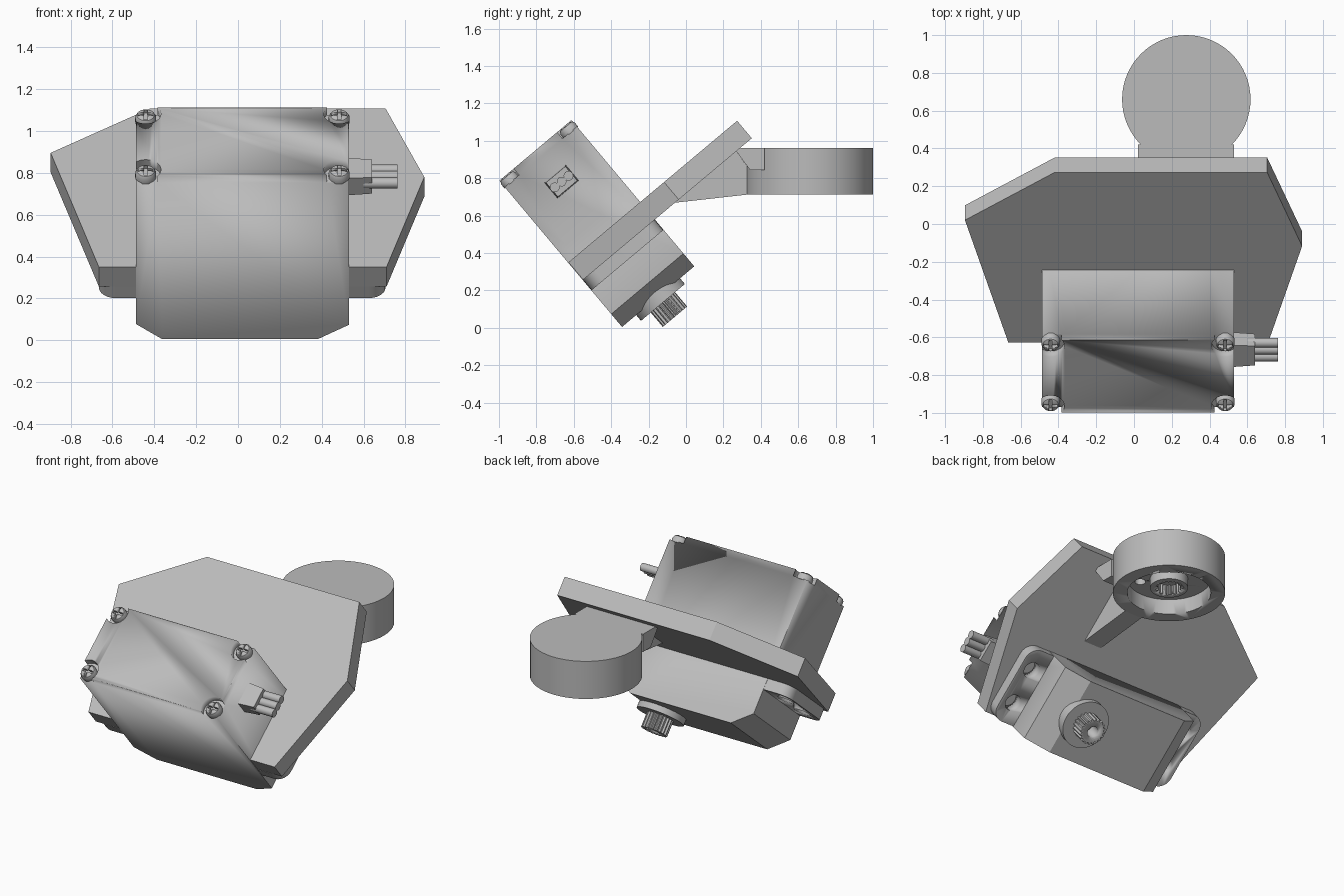
import bpy, bmesh, math
from mathutils import Matrix, Vector

cube = bpy.data.objects.get("Cube")
if cube:
    bpy.data.objects.remove(cube)

mat = bpy.data.materials.new("plain grey")
mat.use_nodes = True
grey = (0.5, 0.5, 0.5, 1)
mat.diffuse_color = grey
mat.node_tree.nodes["Principled BSDF"].inputs["Base Color"].default_value = grey

# Motor frame: x across, y through its thickness, z along the output shaft
TILT = Matrix.Translation((0, -0.342, 0.005)) @ Matrix.Rotation(math.radians(40), 4, 'X')
FLAT = Matrix.Identity(4)
MID_X, HALF_X, THICK, LENGTH = 0.021, 0.509, 0.504, 1.021
SHAFT_X, MID_Y = 0.277, THICK / 2


def finish(name, bm, frame):
    bmesh.ops.recalc_face_normals(bm, faces=bm.faces)
    mesh = bpy.data.meshes.new(name)
    bm.to_mesh(mesh)
    bm.free()
    mesh.materials.append(mat)
    ob = bpy.data.objects.new(name, mesh)
    ob.matrix_world = frame
    bpy.context.collection.objects.link(ob)
    bpy.ops.object.select_all(action='DESELECT')
    ob.select_set(True)
    bpy.context.view_layer.objects.active = ob
    bpy.ops.object.shade_smooth_by_angle(angle=math.radians(30))
    return ob


def prism(name, points, lo, hi, axis='z', frame=FLAT):
    """Extrude a 2D outline between lo and hi along one axis."""
    place = {'x': lambda a, b, c: (c, a, b),
             'y': lambda a, b, c: (a, c, b),
             'z': lambda a, b, c: (a, b, c)}[axis]
    bm = bmesh.new()
    face = bm.faces.new([bm.verts.new(place(a, b, lo)) for a, b in points])
    new = bmesh.ops.extrude_face_region(bm, geom=[face])["geom"]
    shift = Vector(place(0, 0, hi - lo))
    bmesh.ops.translate(bm, vec=shift, verts=[v for v in new if isinstance(v, bmesh.types.BMVert)])
    return finish(name, bm, frame)


def circle(cx, cy, r, n=32):
    return [(cx + r * math.cos(math.tau * i / n), cy + r * math.sin(math.tau * i / n)) for i in range(n)]


def gear(cx, cy, r, depth, teeth=20):
    pts = []
    for i in range(teeth * 4):
        a = math.tau * i / (teeth * 4)
        rad = r if i % 4 < 2 else r - depth
        pts.append((cx + rad * math.cos(a), cy + rad * math.sin(a)))
    return pts


def rect(x0, x1, y0, y1):
    return [(x0, y0), (x1, y0), (x1, y1), (x0, y1)]


def rounded(x0, x1, y0, y1, r, n=6):
    pts = []
    corners = [(x1 - r, y1 - r), (x0 + r, y1 - r), (x0 + r, y0 + r), (x1 - r, y0 + r)]
    for k, (cx, cy) in enumerate(corners):
        for i in range(n + 1):
            a = math.pi / 2 * (k + i / n)
            pts.append((cx + r * math.cos(a), cy + r * math.sin(a)))
    return pts


def cut(ob, cutters):
    for c in cutters:
        mod = ob.modifiers.new("cut", 'BOOLEAN')
        mod.operation, mod.solver, mod.object = 'DIFFERENCE', 'EXACT', c
        bpy.context.view_layer.objects.active = ob
        bpy.ops.object.modifier_apply(modifier=mod.name)
        bpy.data.objects.remove(c)


# Motor case with chamfered output end and screw pockets
x0, x1 = MID_X - HALF_X, MID_X + HALF_X
case = prism("motor_case", [(x0, LENGTH), (x0, 0.095), (x0 + 0.127, 0), (x1 - 0.15, 0),
                            (x1, 0.09), (x1, LENGTH)], 0, THICK, 'y', TILT)
screws = [(x, y) for x in (x0 + 0.047, x1 - 0.047) for y in (0.045, THICK - 0.045)]
cut(case, [prism("pocket", circle(x, y, 0.073), LENGTH - 0.045, LENGTH + 0.1, 'z', TILT) for x, y in screws])

# Domed cross-head screws
for i, (x, y) in enumerate(screws):
    bm = bmesh.new()
    rings = []
    for r, z in ((0.05, -0.05), (0.05, -0.022), (0.042, -0.008), (0.025, 0)):
        rings.append([bm.verts.new((a, b, LENGTH + z)) for a, b in circle(x, y, r, 24)])
    bm.faces.new(rings[0])
    bm.faces.new(rings[-1])
    for low, high in zip(rings, rings[1:]):
        for k in range(24):
            j = (k + 1) % 24
            bm.faces.new((low[k], low[j], high[j], high[k]))
    screw = finish(f"screw_{i + 1}", bm, TILT)
    a, b = 0.036, 0.008
    cross = [(-a, -b), (-b, -b), (-b, -a), (b, -a), (b, -b), (a, -b),
             (a, b), (b, b), (b, a), (-b, a), (-b, b), (-a, b)]
    cut(screw, [prism("cross", [(x + p, y + q) for p, q in cross], LENGTH - 0.025, LENGTH + 0.1, 'z', TILT)])

# Mounting ears with four holes
ears = prism("mounting_ears", rounded(-0.665, 0.705, 0.002, THICK - 0.002, 0.08), 0.255, 0.327, 'z', TILT)
cut(ears, [prism("hole", circle(x, MID_Y + s, 0.052, 24), 0.2, 0.4, 'z', TILT)
           for x in (-0.577, 0.619) for s in (-0.115, 0.115)])

# Mounting plate, fitted around the case
plate = prism("mounting_plate", [(-0.665, 0.003), (-0.895, 0.85), (-0.42, 1.18),
                                 (0.705, 1.18), (0.89, 0.67), (0.71, 0.003)], 0.327, 0.449, 'z', TILT)

# Output collar and splined shaft
prism("output_collar", circle(SHAFT_X, MID_Y, 0.153, 48), -0.04, 0.1, 'z', TILT)
shaft = prism("splined_shaft", gear(SHAFT_X, MID_Y, 0.085, 0.012), -0.14, 0, 'z', TILT)
cut(shaft, [prism("bore", circle(SHAFT_X, MID_Y, 0.035, 20), -0.2, -0.05, 'z', TILT)])

# Cable outlet, tapered, with three wires
outlet = prism("cable_outlet", rect(MID_Y - 0.075, MID_Y + 0.075, 0.748, 0.858), x1 - 0.02, 0.64, 'x', TILT)
for v in outlet.data.vertices:
    if v.co.x > 0.6:
        v.co.y = MID_Y + (v.co.y - MID_Y) * 0.9
        v.co.z = 0.803 + (v.co.z - 0.803) * 0.9
for i in (-1, 0, 1):
    prism(f"wire_{i + 2}", circle(MID_Y + i * 0.048, 0.803, 0.026, 16), 0.6, 0.762, 'x', TILT)

# Wheel cup: open below, with a splined hub and a small side hole
CY, LOW, TOP = 0.66, 0.712, 0.963
wheel = prism("wheel_cup", circle(SHAFT_X, CY, 0.34, 64), LOW, TOP)
cut(wheel, [prism("recess", circle(SHAFT_X, CY, 0.253, 64), LOW - 0.1, LOW + 0.1),
            prism("side_hole", circle(SHAFT_X + 0.11, CY - 0.14, 0.033, 20), LOW, LOW + 0.17)])
hub = prism("splined_hub", circle(SHAFT_X, CY, 0.115, 40), LOW + 0.035, LOW + 0.11)
cut(hub, [prism("socket", gear(SHAFT_X, CY, 0.082, 0.012), LOW - 0.1, LOW + 0.098)])

# Neck and rib joining the wheel cup to the plate
prism("neck", [(0.267, 0.947), (0.342, 0.845), (0.42, 0.845), (0.42, TOP), (0.285, TOP)],
      0.022, 0.53, 'x')
prism("support_rib", [(-0.07, 0.668), (0.33, LOW + 0.001), (0.33, 0.86), (0.267, 0.947)],
      SHAFT_X - 0.065, SHAFT_X + 0.065, 'x')
